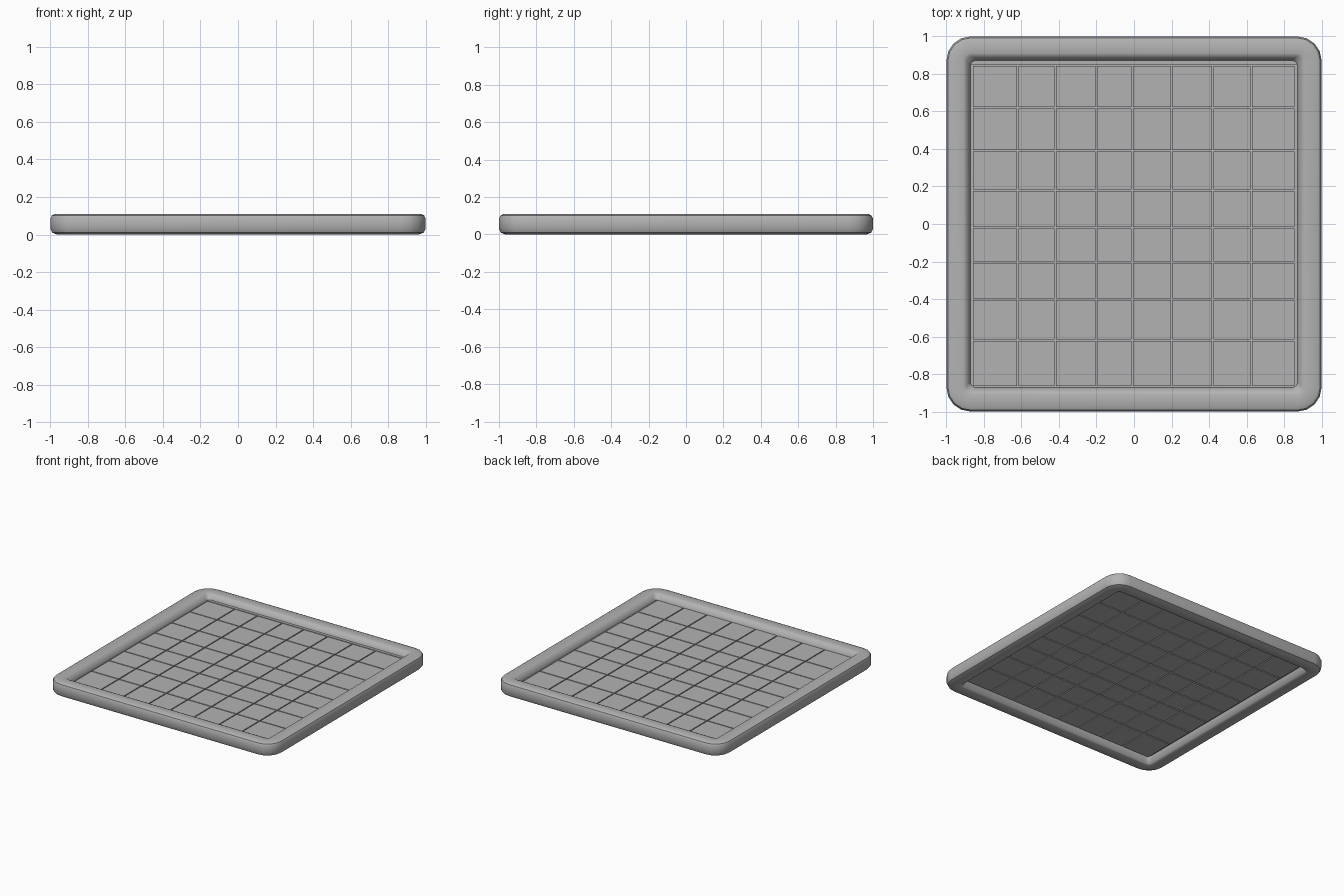
import bpy, bmesh, math

if "Cube" in bpy.data.objects:
    bpy.data.objects.remove(bpy.data.objects["Cube"])

grey = bpy.data.materials.new("grey")
grey.diffuse_color = (0.45, 0.45, 0.45, 1)
grey.use_nodes = True
grey.node_tree.nodes["Principled BSDF"].inputs["Base Color"].default_value = grey.diffuse_color


def make_object(name, bm):
    bmesh.ops.recalc_face_normals(bm, faces=bm.faces)
    mesh = bpy.data.meshes.new(name)
    bm.to_mesh(mesh)
    bm.free()
    mesh.materials.append(grey)
    obj = bpy.data.objects.new(name, mesh)
    bpy.context.collection.objects.link(obj)
    return obj


def add_box(bm, x0, x1, y0, y1, z0, z1):
    verts = bmesh.ops.create_cube(bm, size=1)["verts"]
    for v in verts:
        v.co.x = x1 if v.co.x > 0 else x0
        v.co.y = y1 if v.co.y > 0 else y0
        v.co.z = z1 if v.co.z > 0 else z0


def rounded_square(half, radius, z, steps=4):
    pts = []
    for q, (sx, sy) in enumerate([(1, 1), (-1, 1), (-1, -1), (1, -1)]):
        for i in range(steps + 1):
            a = math.pi / 2 * (q + i / steps)
            pts.append((sx * (half - radius) + radius * math.cos(a),
                        sy * (half - radius) + radius * math.sin(a), z))
    return pts


# Rim: closed cross-section (inset from edge, height) swept round a rounded square
profile = [(0.035, 0), (0.01, 0.01), (0, 0.03), (0, 0.085), (0.008, 0.102), (0.025, 0.11),
           (0.09, 0.11), (0.105, 0.105), (0.128, 0.07), (0.128, 0.05), (0.11, 0.008), (0.1, 0)]
bm = bmesh.new()
rings = [[bm.verts.new(p) for p in rounded_square(1 - d, max(0.13 - d, 0.03), z)]
         for d, z in profile]
n = len(rings[0])
for k, ring in enumerate(rings):
    nxt = rings[(k + 1) % len(rings)]
    for i in range(n):
        j = (i + 1) % n
        bm.faces.new((ring[i], ring[j], nxt[j], nxt[i]))
rim = make_object("rim", bm)
bpy.context.view_layer.objects.active = rim
rim.select_set(True)
bpy.ops.object.shade_smooth_by_angle(angle=math.radians(35))

# Thin core sheet seen at the bottom of the grooves
bm = bmesh.new()
add_box(bm, -0.885, 0.885, -0.885, 0.885, 0.054, 0.062)
make_object("panel_core", bm)

# Tiles standing proud of the core on both sides, leaving narrow grooves
xs = [-0.863, -0.62, -0.42, -0.2, -0.01, 0.2, 0.42, 0.625, 0.86]
ys = [-0.868, -0.62, -0.4, -0.205, -0.02, 0.18, 0.39, 0.62, 0.845]
g = 0.004
bm = bmesh.new()
for x0, x1 in zip(xs, xs[1:]):
    for y0, y1 in zip(ys, ys[1:]):
        add_box(bm, x0 + g, x1 - g, y0 + g, y1 - g, 0.046, 0.07)
# Plain border strip between the last groove and the back of the rim
add_box(bm, -0.88, 0.88, ys[-1] + g, 0.88, 0.046, 0.07)
make_object("panel_tiles", bm)
